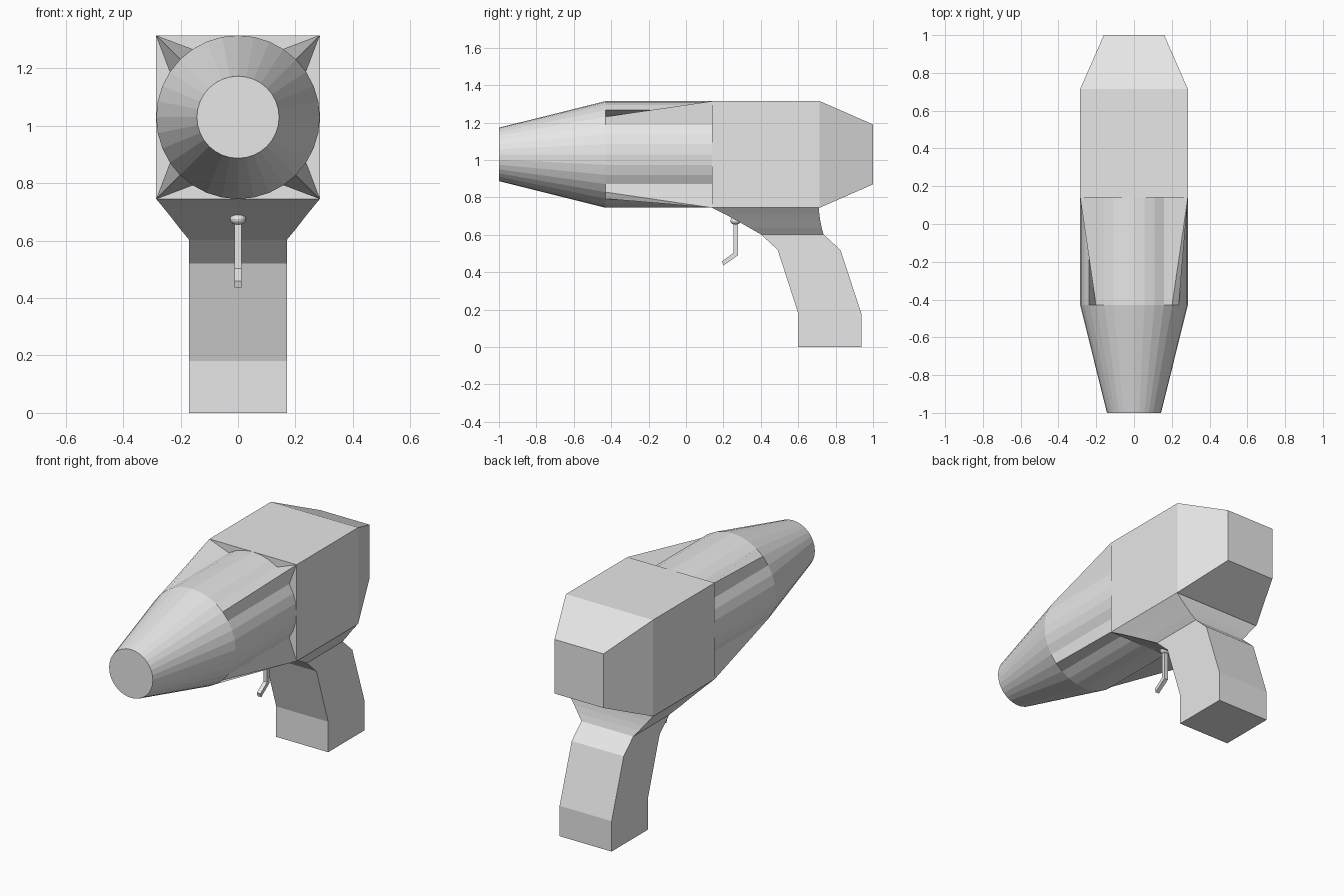
import bpy, bmesh, math

cube = bpy.data.objects.get("Cube")
if cube:
    bpy.data.objects.remove(cube, do_unlink=True)

grey = bpy.data.materials.new("light_grey")
grey.use_nodes = True
grey.diffuse_color = (0.8, 0.8, 0.8, 1)
grey.node_tree.nodes["Principled BSDF"].inputs["Base Color"].default_value = (0.8, 0.8, 0.8, 1)

AXIS_Z = 1.03   # height of the barrel axis
R = 0.285       # body half width and barrel radius
FRONT = 0.14    # front plane of the body box


def finish(name, bm):
    bmesh.ops.recalc_face_normals(bm, faces=bm.faces[:])
    mesh = bpy.data.meshes.new(name)
    bm.to_mesh(mesh)
    bm.free()
    mesh.materials.append(grey)
    obj = bpy.data.objects.new(name, mesh)
    bpy.context.collection.objects.link(obj)
    return obj


def loft(name, rings):
    """Skin a row of equal-sized point loops and cap both ends."""
    bm = bmesh.new()
    loops = [[bm.verts.new(p) for p in ring] for ring in rings]
    n = len(loops[0])
    for a, b in zip(loops, loops[1:]):
        for i in range(n):
            j = (i + 1) % n
            bm.faces.new((a[i], a[j], b[j], b[i]))
    bm.faces.new(loops[0])
    bm.faces.new(loops[-1])
    return finish(name, bm)


def square(y, h):
    return [(sx * h, y, AXIS_Z + sz * h) for sx, sz in ((-1, -1), (1, -1), (1, 1), (-1, 1))]


def circle(y, r, pull_corners=False):
    pts = []
    for i in range(32):
        a = math.tau * i / 32
        # diagonal points reach out to the box corners to form the fins
        k = r * math.sqrt(2) if pull_corners and i % 8 == 4 else r
        pts.append((k * math.cos(a), y, AXIS_Z + k * math.sin(a)))
    return pts


# Body box with tapered rear
loft("body", [square(FRONT, R), square(0.715, R), square(1.0, 0.16)])

# Barrel with four corner fins, then the tapered nozzle
loft("barrel", [circle(-1.0, 0.143), circle(-0.43, R), circle(FRONT, R, True)])

# Grip: rows of height, front y, back y, half width
grip_rows = [
    (0.745, 0.14, 0.71, 0.285),
    (0.71, 0.21, 0.713, 0.256),
    (0.675, 0.273, 0.718, 0.228),
    (0.64, 0.335, 0.725, 0.201),
    (0.603, 0.40, 0.735, 0.17),
    (0.52, 0.49, 0.825, 0.17),
    (0.18, 0.60, 0.938, 0.17),
    (0.0, 0.60, 0.938, 0.17),
]
loft("grip", [[(-w, f, z), (w, f, z), (w, b, z), (-w, b, z)] for z, f, b, w in grip_rows])

# Trigger lever: side profile swept across the width
lever = [(0.277, 0.67), (0.277, 0.49), (0.2, 0.436), (0.193, 0.459), (0.254, 0.503), (0.254, 0.67)]
loft("trigger_lever", [[(x, y, z) for y, z in lever] for x in (-0.012, 0.012)])

# Trigger pivot: flattened ball under the grip
bm = bmesh.new()
bmesh.ops.create_uvsphere(bm, u_segments=16, v_segments=8, radius=0.028)
bmesh.ops.scale(bm, vec=(1, 1, 0.75), verts=bm.verts[:])
bmesh.ops.translate(bm, vec=(0, 0.265, 0.675), verts=bm.verts[:])
finish("trigger_pivot", bm)
